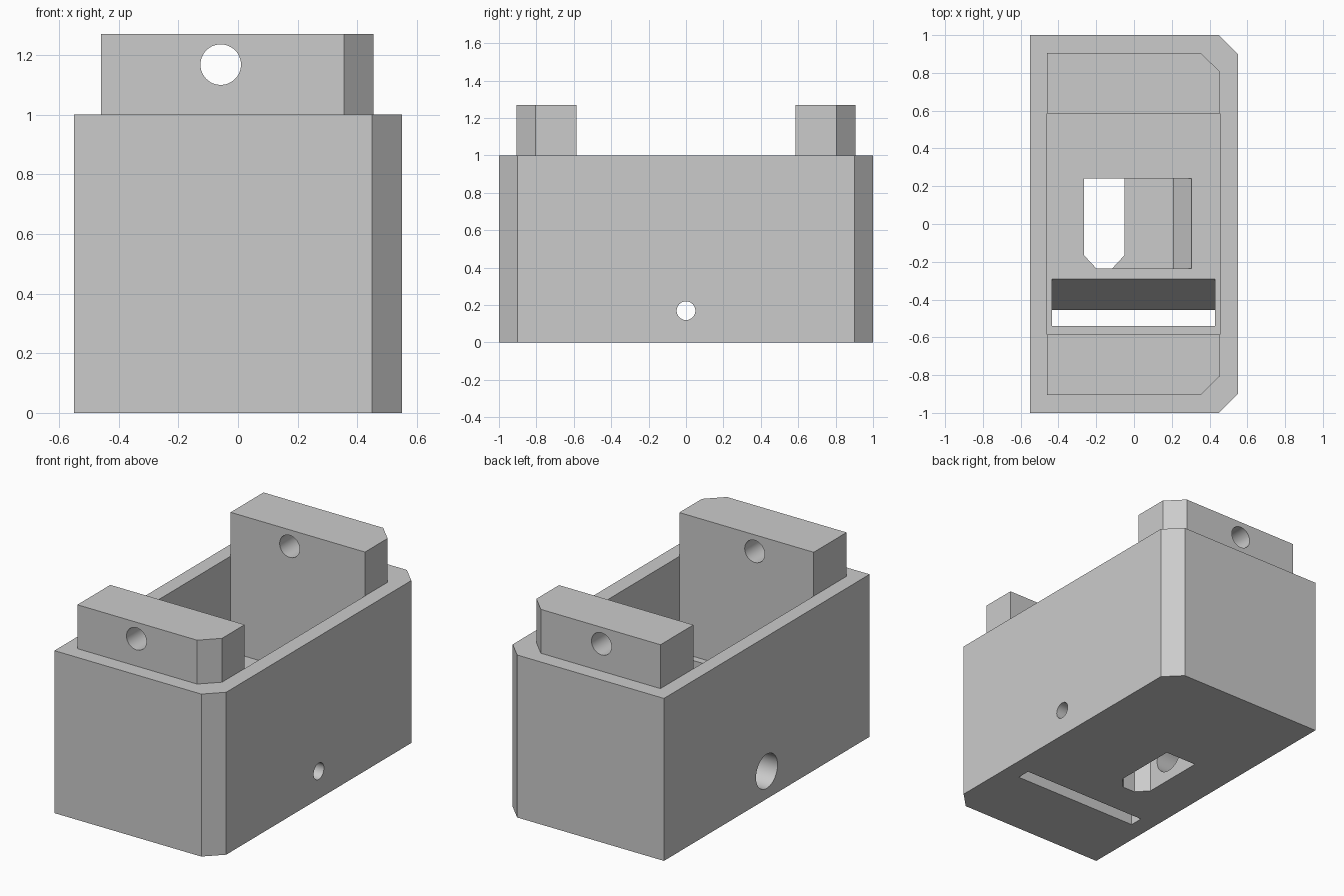
import bpy, bmesh, math
from mathutils import Vector

cube = bpy.data.objects.get("Cube")
if cube:
    bpy.data.objects.remove(cube, do_unlink=True)

grey = bpy.data.materials.new("plain_grey")
grey.use_nodes = True
colour = (0.6, 0.6, 0.6, 1)
grey.diffuse_color = colour
grey.node_tree.nodes["Principled BSDF"].inputs["Base Color"].default_value = colour


def prism(name, outline, axis, low, high):
    """Extrude a 2D outline along x, y or z between two levels."""
    place = {"x": lambda a, b, t: (t, a, b),
             "y": lambda a, b, t: (a, t, b),
             "z": lambda a, b, t: (a, b, t)}[axis]
    bm = bmesh.new()
    face = bm.faces.new([bm.verts.new(place(a, b, low)) for a, b in outline])
    grown = bmesh.ops.extrude_face_region(bm, geom=[face])["geom"]
    top = [v for v in grown if isinstance(v, bmesh.types.BMVert)]
    shift = Vector(place(0, 0, high - low))
    bmesh.ops.translate(bm, verts=top, vec=shift)
    bmesh.ops.recalc_face_normals(bm, faces=bm.faces)
    mesh = bpy.data.meshes.new(name)
    bm.to_mesh(mesh)
    bm.free()
    mesh.materials.append(grey)
    obj = bpy.data.objects.new(name, mesh)
    bpy.context.collection.objects.link(obj)
    return obj


def rect(a0, a1, b0, b1):
    return [(a0, b0), (a1, b0), (a1, b1), (a0, b1)]


def circle(a, b, r, n=48):
    return [(a + r * math.cos(math.tau * i / n), b + r * math.sin(math.tau * i / n))
            for i in range(n)]


def cut(target, cutter):
    """Subtract the cutter, apply, and discard it."""
    cutter.hide_render = True
    mod = target.modifiers.new("cut", "BOOLEAN")
    mod.operation = "DIFFERENCE"
    mod.solver = "EXACT"
    mod.object = cutter
    bpy.ops.object.select_all(action="DESELECT")
    bpy.context.view_layer.objects.active = target
    target.select_set(True)
    bpy.ops.object.modifier_apply(modifier=mod.name)
    bpy.data.objects.remove(cutter, do_unlink=True)


def finish(obj):
    bpy.ops.object.select_all(action="DESELECT")
    bpy.context.view_layer.objects.active = obj
    obj.select_set(True)
    bpy.ops.object.shade_smooth_by_angle(angle=math.radians(30))


FLOOR, LEDGE = 0.41, 0.3
IN_L, IN_R, IN_Y = -0.46, 0.455, 0.585

# Housing with two chamfered corners
housing = prism("housing", [(-0.55, -1), (0.45, -1), (0.55, -0.9),
                            (0.55, 0.9), (0.45, 1), (-0.55, 1)], "z", 0, 1)

# Open cavity
cut(housing, prism("cavity", rect(IN_L, IN_R, -IN_Y, IN_Y), "z", FLOOR, 1.5))

# Opening through the floor, chamfered at its front end
cut(housing, prism("floor_opening",
                   [(-0.265, 0.24), (-0.265, -0.165), (-0.2, -0.235),
                    (-0.115, -0.235), (-0.05, -0.165), (-0.05, 0.24)], "z", -0.2, 0.8))

# Shallow pocket beside the opening with a sloped end
cut(housing, prism("pocket", [(-0.155, LEDGE), (0.21, LEDGE), (0.305, LEDGE + 0.095),
                              (0.305, 0.8), (-0.155, 0.8)], "y", -0.235, 0.24))

# Funnel slot across the floor
cut(housing, prism("funnel_slot", [(-0.54, -0.1), (-0.495, -0.1),
                                   (-0.254, 0.5), (-0.54, 0.5)], "x", -0.435, 0.43))

# Side holes: narrow on the left wall, wide on the right wall
cut(housing, prism("narrow_hole", circle(0, 0.17, 0.05), "x", -0.15, 0.8))
cut(housing, prism("wide_hole", circle(0, 0.17, 0.105), "x", -0.8, -0.15))
finish(housing)

# Drilled end blocks on the rim
for name, s in (("front_block", -1), ("back_block", 1)):
    outline = [(IN_L, IN_Y), (IN_R, IN_Y), (IN_R, 0.805), (0.355, 0.905), (IN_L, 0.905)]
    block = prism(name, [(x, s * y) for x, y in outline], "z", 1, 1.27)
    cut(block, prism("pin_hole", circle(-0.058, 1.168, 0.068), "y", *sorted((s * 0.4, s * 1.2))))
    finish(block)
